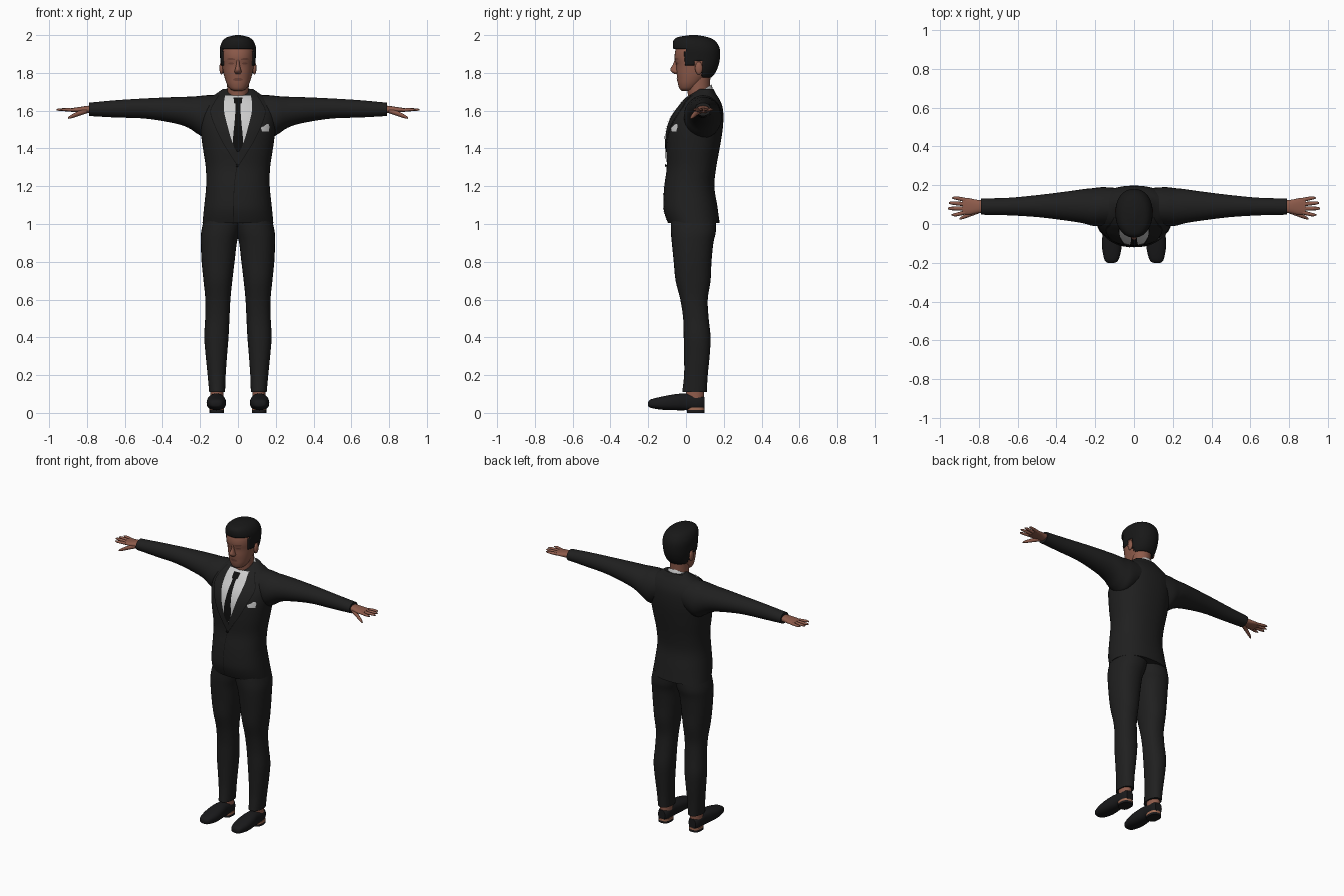
import bpy, bmesh, math
from mathutils import Vector

cube = bpy.data.objects.get("Cube")
if cube:
    bpy.data.objects.remove(cube)


def material(name, r, g, b):
    m = bpy.data.materials.new(name)
    m.use_nodes = True
    m.diffuse_color = (r, g, b, 1)
    bsdf = next(n for n in m.node_tree.nodes if n.type == 'BSDF_PRINCIPLED')
    bsdf.inputs["Base Color"].default_value = (r, g, b, 1)
    bsdf.inputs["Roughness"].default_value = .8
    return m


SUIT = material("charcoal suit", .014, .014, .014)
SEAM = material("black trim", .005, .005, .005)
HAIR = material("black hair", .009, .009, .009)
SHOE = material("black leather", .01, .01, .011)
SHIRT = material("white cotton", .6, .6, .6)
SKIN = material("brown skin", .27, .105, .07)
SHADE = material("dark skin", .16, .06, .042)
TAN = material("tan welt", .36, .15, .09)


def finish(name, bm, mat):
    bmesh.ops.recalc_face_normals(bm, faces=bm.faces)
    me = bpy.data.meshes.new(name)
    bm.to_mesh(me)
    bm.free()
    me.materials.append(mat)
    ob = bpy.data.objects.new(name, me)
    bpy.context.collection.objects.link(ob)
    bpy.ops.object.select_all(action='DESELECT')
    ob.select_set(True)
    bpy.context.view_layer.objects.active = ob
    bpy.ops.object.shade_smooth_by_angle(angle=math.radians(50))
    return ob


def smooth_rows(rows, steps):
    """Catmull-Rom interpolation through the key rows."""
    out = []
    for i in range(len(rows) - 1):
        quad = [rows[max(i - 1, 0)], rows[i], rows[i + 1], rows[min(i + 2, len(rows) - 1)]]
        for k in range(steps):
            t = k / steps
            out.append([b + t * (c - a + t * (2*a - 5*b + 4*c - d + t * (3*(b - c) + d - a))) / 2
                        for a, b, c, d in zip(*quad)])
    return out + [list(rows[-1])]


def spow(v, e):
    return math.copysign(abs(v) ** e, v)


def loft(name, rows, mat, axis='z', e=1, sides=28, steps=4, flip=1, tilt=0, keep=None):
    """Skin oval rings; each row is (position, a_min, a_max, b_min, b_max)."""
    bm = bmesh.new()
    rings = []
    for t, a0, a1, b0, b1 in smooth_rows(rows, steps):
        ring = []
        for k in range(sides):
            w = 2 * math.pi * k / sides
            a = (a0 + a1) / 2 + (a1 - a0) / 2 * spow(math.cos(w), e)
            b = (b0 + b1) / 2 + (b1 - b0) / 2 * spow(math.sin(w), e)
            x, y, z = {'z': (a, b, t + tilt * (b - (b0 + b1) / 2)),
                       'x': (t, a, b), 'y': (a, t, b)}[axis]
            ring.append(bm.verts.new((x * flip, y, z)))
        rings.append(ring)
    for lo, hi in zip(rings, rings[1:]):
        for k in range(sides):
            j = (k + 1) % sides
            bm.faces.new((lo[k], lo[j], hi[j], hi[k]))
    bm.faces.new(rings[0])
    bm.faces.new(rings[-1])
    if keep:
        drop = [f for f in bm.faces if not keep(f.calc_center_median())]
        bmesh.ops.delete(bm, geom=drop, context='FACES')
    return finish(name, bm, mat)


def front_plate(name, body, e, rows, mat, off=.004, flip=1, cols=6):
    """Thin plate that hugs the front of a lofted body; rows are (z, x_min, x_max)."""
    dense = smooth_rows(body, 4)

    def front_y(x, z):
        for lo, hi in zip(dense, dense[1:]):
            if lo[0] <= z <= hi[0]:
                f = (z - lo[0]) / (hi[0] - lo[0])
                hw, y0, y1 = (lo[i] + f * (hi[i] - lo[i]) for i in (2, 3, 4))
                c = min(abs(x) / hw, .97) ** (1 / e)
                return (y0 + y1) / 2 - (y1 - y0) / 2 * math.sqrt(1 - c * c) ** e
        return 0
    bm = bmesh.new()
    grid = []
    for z, x0, x1 in smooth_rows(rows, 6):
        xs = [x0 + (x1 - x0) * k / cols for k in range(cols + 1)]
        grid.append([bm.verts.new((x * flip, front_y(x, z) - off, z)) for x in xs])
    for lo, hi in zip(grid, grid[1:]):
        for k in range(cols):
            bm.faces.new((lo[k], lo[k + 1], hi[k + 1], hi[k]))
    ob = finish(name, bm, mat)
    if sum((f.normal.y for f in ob.data.polygons)) > 0:
        ob.data.flip_normals()
    return ob


def ball(name, loc, size, mat):
    bm = bmesh.new()
    bmesh.ops.create_uvsphere(bm, u_segments=16, v_segments=10, radius=1)
    for v in bm.verts:
        v.co = Vector(a * s + p for a, s, p in zip(v.co, size, loc))
    return finish(name, bm, mat)


def even(rows):
    """Expand (z, half_width, y_front, y_back) into symmetric loft rows."""
    return [(z, -w, w, f, b) for z, w, f, b in rows]


# Jacket body
TORSO = even([(1.005, .187, -.095, .178), (1.05, .183, -.112, .172), (1.1, .178, -.12, .165),
              (1.2, .168, -.115, .15), (1.3, .17, -.102, .16), (1.4, .185, -.105, .178),
              (1.5, .198, -.1, .194), (1.57, .2, -.075, .198), (1.62, .19, -.04, .193),
              (1.66, .16, -.008, .177), (1.69, .115, .03, .158), (1.715, .08, .065, .145)])
loft("jacket_body", TORSO, SUIT, e=.88, sides=48)

# Shirt front, tie, jacket closure and pocket square
front_plate("shirt_front", TORSO, .88, [(1.38, -.004, .004), (1.43, -.03, .03), (1.5, -.05, .05),
            (1.6, -.074, .074), (1.68, -.07, .07)], SHIRT, cols=12)
front_plate("tie", TORSO, .88, [(1.38, -.004, .004), (1.43, -.026, .026), (1.55, -.017, .017),
            (1.63, -.012, .012), (1.64, -.02, .02), (1.67, -.023, .023)], SEAM, .009)
front_plate("closure_seam", TORSO, .88, [(1.01, -.027, -.023), (1.2, -.021, -.018),
            (1.33, -.003, 0)], SEAM, .003, cols=1)
front_plate("pocket_square", TORSO, .88, [(1.49, .128, .163), (1.51, .122, .166),
            (1.518, .138, .166), (1.53, .152, .161)], SHIRT)
ball("jacket_button", (-.004, -.107, 1.31), (.008, .004, .008), SEAM)

# Shirt collar, neck
loft("shirt_collar", even([(1.65, .08, -.005, .146), (1.68, .073, .002, .14),
                           (1.7, .066, .008, .134)]), SHIRT, tilt=.6)
loft("neck", even([(1.6, .055, .025, .125), (1.7, .056, .008, .125), (1.79, .06, .01, .13)]), SKIN)

# Head, nose and face details
HEAD = even([(1.705, .022, -.022, .03), (1.715, .042, -.034, .05), (1.74, .058, -.042, .08),
             (1.77, .069, -.046, .11), (1.8, .077, -.05, .14), (1.84, .084, -.052, .16),
             (1.88, .088, -.06, .168), (1.92, .087, -.056, .168), (1.96, .07, -.04, .15),
             (1.98, .04, 0, .1)])
loft("head", HEAD, SKIN, e=.92, sides=40)
loft("nose", even([(1.795, .012, -.062, -.03), (1.806, .019, -.077, -.03), (1.82, .015, -.083, -.03),
                   (1.845, .009, -.069, -.03), (1.87, .008, -.06, -.03)]), SKIN, sides=16)
front_plate("lips", HEAD, .92, [(1.757, -.012, .012), (1.764, -.026, .026),
                                (1.774, -.012, .012)], SHADE, .003)

# Hair shell cut along the hairline
def above_hairline(c):
    if c.y < -.005:
        return c.z > 1.925
    if c.y < .04:
        return c.z > 1.838
    return c.z > (1.865 if c.y < .085 else 1.775)


hair = loft("hair", even([(1.765, .068, -.045, .125), (1.8, .082, -.05, .155), (1.84, .09, -.055, .172),
                          (1.88, .094, -.062, .18), (1.92, .096, -.066, .18), (1.95, .091, -.07, .17),
                          (1.975, .077, -.064, .147), (1.99, .054, -.04, .112), (2, .012, .02, .06)]),
            HAIR, e=.92, sides=56, steps=5, keep=above_hairline)
shell = hair.modifiers.new("thickness", 'SOLIDIFY')
shell.thickness = .012
shell.offset = -1

# Paired parts
for side, s in (("left", 1), ("right", -1)):
    # Lapels with a dark outer edge
    lapel = [(1.31, -.002, .002), (1.37, .004, .04), (1.45, .036, .088), (1.55, .064, .132),
             (1.6, .074, .142), (1.64, .076, .125), (1.68, .068, .1)]
    front_plate(side + "_lapel", TORSO, .88, lapel, SUIT, .007, s)
    front_plate(side + "_lapel_edge", TORSO, .88, [(z, b, b + .004) for z, a, b in lapel],
                SEAM, .004, s, 1)

    # Face pairs and ears
    front_plate(side + "_eye", HEAD, .92, [(1.844, .03, .04), (1.849, .02, .05),
                                           (1.855, .028, .044)], SHADE, .002, s)
    front_plate(side + "_brow", HEAD, .92, [(1.868, .018, .045), (1.873, .016, .058),
                                            (1.878, .028, .05)], SHADE, .003, s)
    ball(side + "_ear", (s * .087, .068, 1.825), (.011, .02, .034), SKIN)

    # Sleeve
    loft(side + "_sleeve", [(.08, .0, .185, 1.5, 1.68), (.16, -.01, .19, 1.455, 1.682),
         (.21, -.01, .185, 1.475, 1.677), (.26, .003, .18, 1.508, 1.674), (.33, .015, .17, 1.532, 1.672),
         (.49, .035, .15, 1.558, 1.665), (.65, .045, .135, 1.564, 1.655), (.79, .048, .132, 1.572, 1.642)],
         SUIT, 'x', flip=s)

    # Hand
    loft(side + "_palm", [(.77, .06, .122, 1.587, 1.628), (.81, .055, .125, 1.588, 1.624),
         (.85, .048, .133, 1.591, 1.618), (.885, .05, .135, 1.594, 1.613)], SKIN, 'x', .85, flip=s)
    for finger, y0, y1, tip in (("index", .06, .048, .94), ("middle", .08, .08, .96),
                                ("ring", .102, .108, .955), ("little", .124, .134, .938)):
        loft(side + "_" + finger + "_finger", [(.87, y0 - .011, y0 + .011, 1.594, 1.613),
             (tip - .02, y1 - .009, y1 + .009, 1.598, 1.613), (tip, y1 - .003, y1 + .003, 1.602, 1.608)],
             SKIN, 'x', sides=10, flip=s)
    loft(side + "_thumb", [(.8, .055, .09, 1.586, 1.61), (.84, .04, .065, 1.573, 1.6),
         (.88, .026, .045, 1.56, 1.58), (.9, .022, .031, 1.557, 1.565)], SKIN, 'x', sides=12, flip=s)

    # Trouser leg
    loft(side + "_trouser_leg", [(.11, .068, .152, -.02, .11), (.2, .065, .16, -.01, .115),
         (.3, .058, .17, -.01, .125), (.4, .05, .178, -.012, .13), (.5, .045, .173, -.015, .12),
         (.6, .04, .172, -.03, .115), (.7, .03, .182, -.055, .13), (.8, .018, .192, -.065, .135),
         (.9, .006, .196, -.075, .145), (.96, -.012, .194, -.08, .158), (1.03, -.03, .178, -.08, .158)],
         SUIT, e=.9, flip=s)

    # Ankle, shoe and heel
    loft(side + "_ankle", [(.06, .075, .148, 0, .096), (.13, .078, .145, 0, .095)], SKIN, flip=s)
    loft(side + "_shoe", [(-.2, .1, .135, .036, .058), (-.185, .08, .152, .026, .072),
         (-.12, .064, .165, .016, .088), (-.05, .066, .162, .014, .1), (.0, .072, .154, .014, .102),
         (.07, .074, .15, .014, .094), (.097, .088, .138, .02, .085)], SHOE, 'y', .8, flip=s)
    for part, z0, z1, mat in (("heel", 0, .014, SHOE), ("heel_welt", .014, .028, TAN)):
        loft(side + "_" + part, [(z0, .074, .15, .005, .098), (z1, .074, .15, .005, .098)],
             mat, e=.75, steps=1, flip=s)
